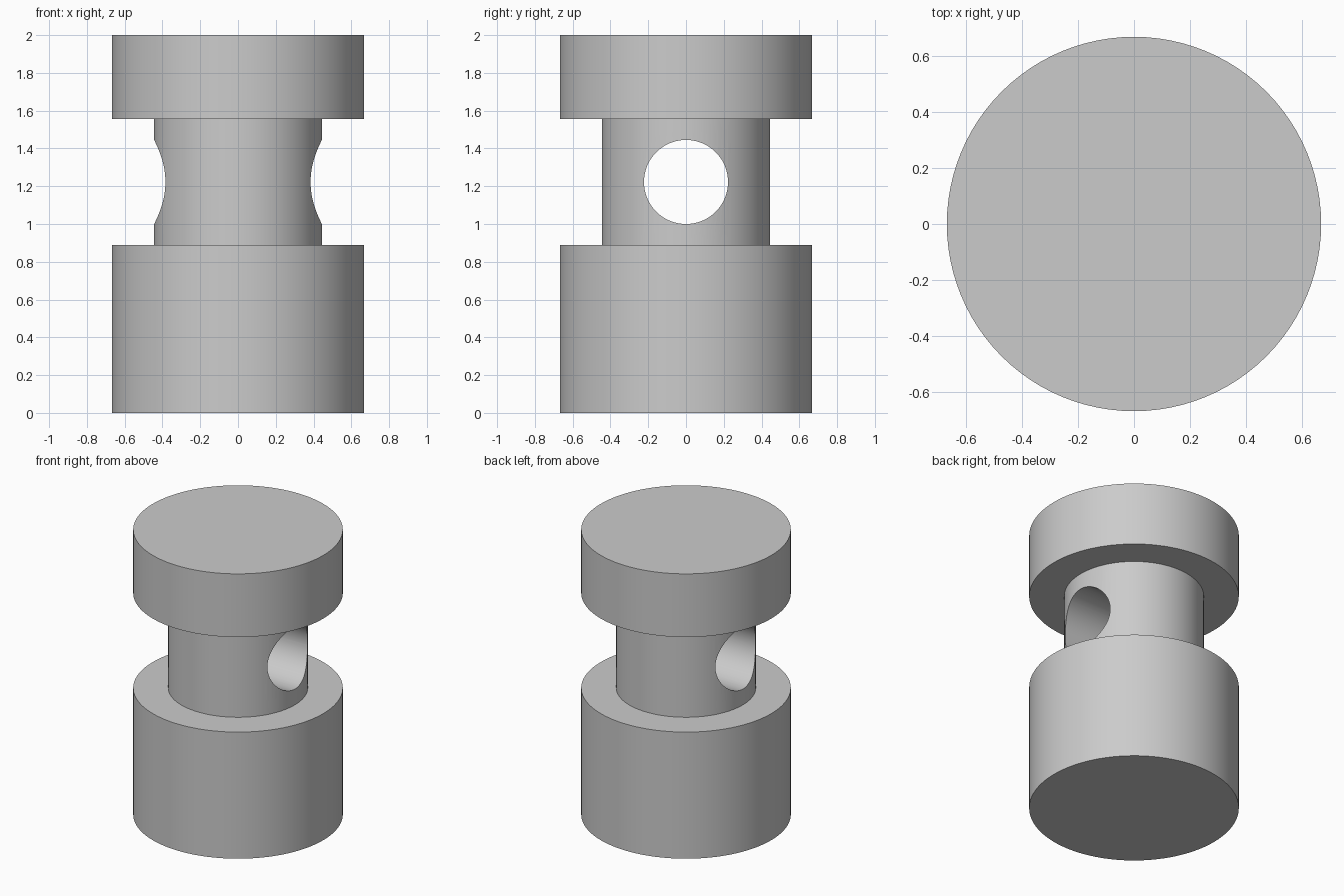
import bpy, bmesh
from math import pi, radians
from mathutils import Matrix

cube = bpy.data.objects.get("Cube")
if cube:
    bpy.data.objects.remove(cube, do_unlink=True)

SEGMENTS = 96
HEAD_R, NECK_R, HOLE_R = 0.667, 0.444, 0.2225
BASE_TOP, NECK_TOP, TOP = 0.889, 1.556, 2.0
HOLE_Z = 1.2225

grey = bpy.data.materials.new("plain_grey")
grey.use_nodes = True
colour = (0.6, 0.6, 0.6, 1)
grey.diffuse_color = colour
grey.node_tree.nodes["Principled BSDF"].inputs["Base Color"].default_value = colour


def make_object(name, bm):
    bmesh.ops.recalc_face_normals(bm, faces=bm.faces)
    mesh = bpy.data.meshes.new(name)
    bm.to_mesh(mesh)
    bm.free()
    mesh.materials.append(grey)
    obj = bpy.data.objects.new(name, mesh)
    bpy.context.collection.objects.link(obj)
    return obj


# Stepped body: wide base, narrow neck and wide cap turned from one profile
profile = [(0, 0), (HEAD_R, 0), (HEAD_R, BASE_TOP), (NECK_R, BASE_TOP),
           (NECK_R, NECK_TOP), (HEAD_R, NECK_TOP), (HEAD_R, TOP), (0, TOP)]
bm = bmesh.new()
points = [bm.verts.new((r, 0, z)) for r, z in profile]
edges = [bm.edges.new(pair) for pair in zip(points, points[1:])]
bmesh.ops.spin(bm, geom=points + edges, cent=(0, 0, 0), axis=(0, 0, 1),
               angle=2 * pi, steps=SEGMENTS)
bmesh.ops.remove_doubles(bm, verts=bm.verts, dist=0.0001)
body = make_object("stepped_post", bm)

# Round cross hole through the neck, from side to side
bm = bmesh.new()
bmesh.ops.create_cone(bm, cap_ends=True, segments=SEGMENTS, radius1=HOLE_R,
                      radius2=HOLE_R, depth=2,
                      matrix=Matrix.Translation((0, 0, HOLE_Z)) @ Matrix.Rotation(pi / 2, 4, "Y"))
cutter = make_object("hole_cutter", bm)
cutter.hide_render = True

hole = body.modifiers.new("cross_hole", "BOOLEAN")
hole.operation = "DIFFERENCE"
hole.solver = "EXACT"
hole.object = cutter

bpy.ops.object.select_all(action="DESELECT")
body.select_set(True)
bpy.context.view_layer.objects.active = body
bpy.ops.object.modifier_apply(modifier=hole.name)
bpy.data.objects.remove(cutter, do_unlink=True)
bpy.ops.object.shade_smooth_by_angle(angle=radians(30))
